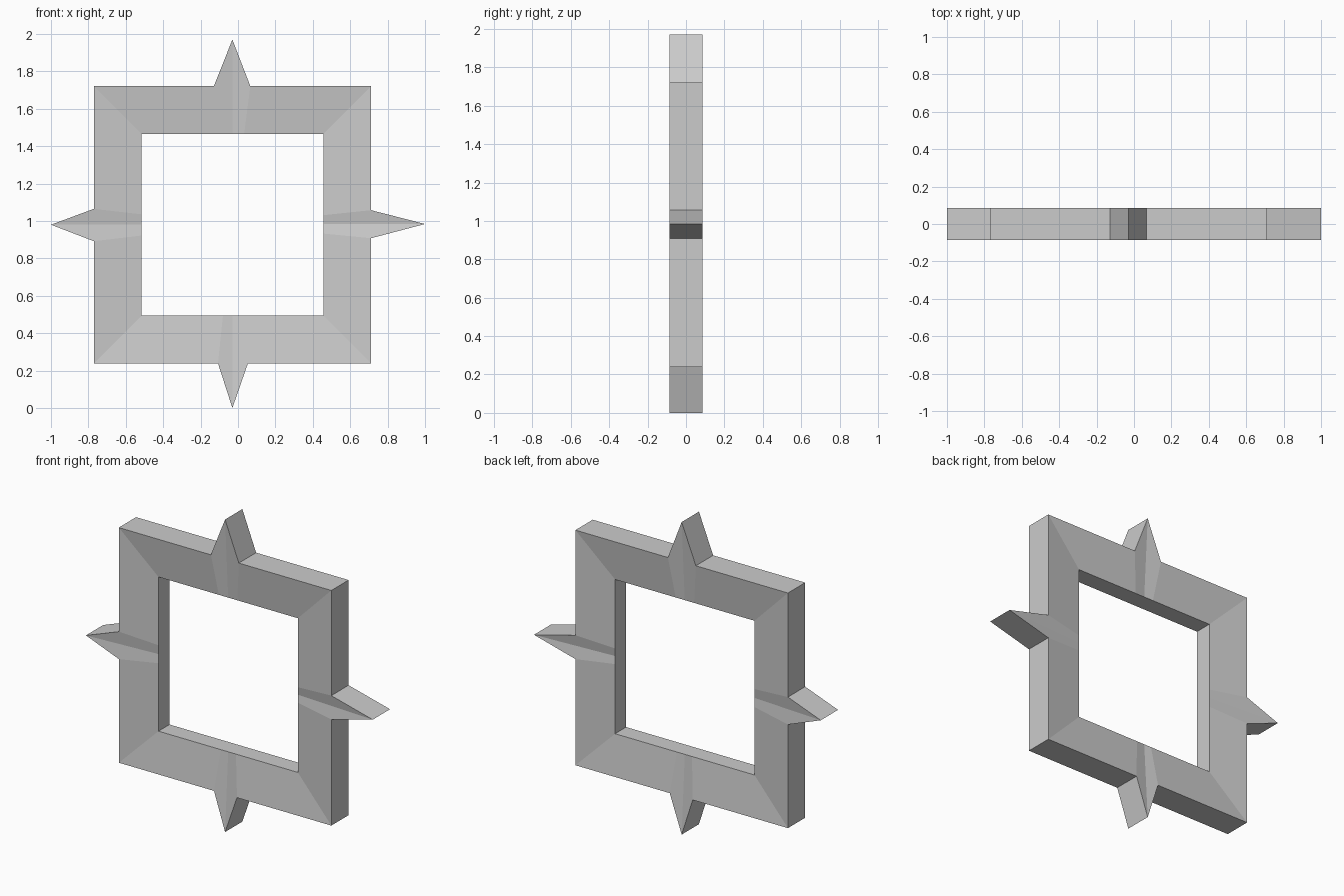
import bpy, bmesh

if "Cube" in bpy.data.objects:
    bpy.data.objects.remove(bpy.data.objects["Cube"])

# Square frame whose section thins towards the opening, with four pointed spikes
CX, CZ = -0.03, 0.98          # centre of the opening
OUT, INN = 0.741, 0.486       # half sizes of outer and inner squares
Y_OUT, Y_INN = 0.086, 0.055   # half thickness at outer and inner edges
K = INN / OUT

# Per side: outward direction, tangent, spike base offsets along tangent, tip distance
sides = [
    ((1, 0), (0, 1), -0.072, 0.078, 1.03, 0.004),
    ((0, 1), (-1, 0), -0.096, 0.099, 0.99, 0.0),
    ((-1, 0), (0, -1), -0.085, 0.088, 0.97, 0.0),
    ((0, -1), (1, 0), -0.077, 0.083, 0.98, 0.0),
]


def point(n, t, dist, along):
    return (CX + n[0] * dist + t[0] * along, CZ + n[1] * dist + t[1] * along)


# Matching outlines: every outer point has a partner on the inner square
outer, inner = [], []
for n, t, a, b, tip, mid in sides:
    outer += [point(n, t, OUT, -OUT), point(n, t, OUT, a),
              point(n, t, tip, mid), point(n, t, OUT, b)]
    inner += [point(n, t, INN, -INN), point(n, t, INN, a * K),
              point(n, t, INN, mid), point(n, t, INN, b * K)]

bm = bmesh.new()


def ring(points, y):
    return [bm.verts.new((x, y, z)) for x, z in points]


# Four loops bridged around the section: front, opening, back, rim
loops = [ring(outer, -Y_OUT), ring(inner, -Y_INN),
         ring(inner, Y_INN), ring(outer, Y_OUT)]
count = len(outer)
for k in range(4):
    p, q = loops[k], loops[(k + 1) % 4]
    for i in range(count):
        j = (i + 1) % count
        bm.faces.new((p[i], p[j], q[j], q[i]))
bmesh.ops.recalc_face_normals(bm, faces=bm.faces[:])

mesh = bpy.data.meshes.new("spiked_frame")
bm.to_mesh(mesh)
bm.free()
frame = bpy.data.objects.new("spiked_frame", mesh)
bpy.context.collection.objects.link(frame)
